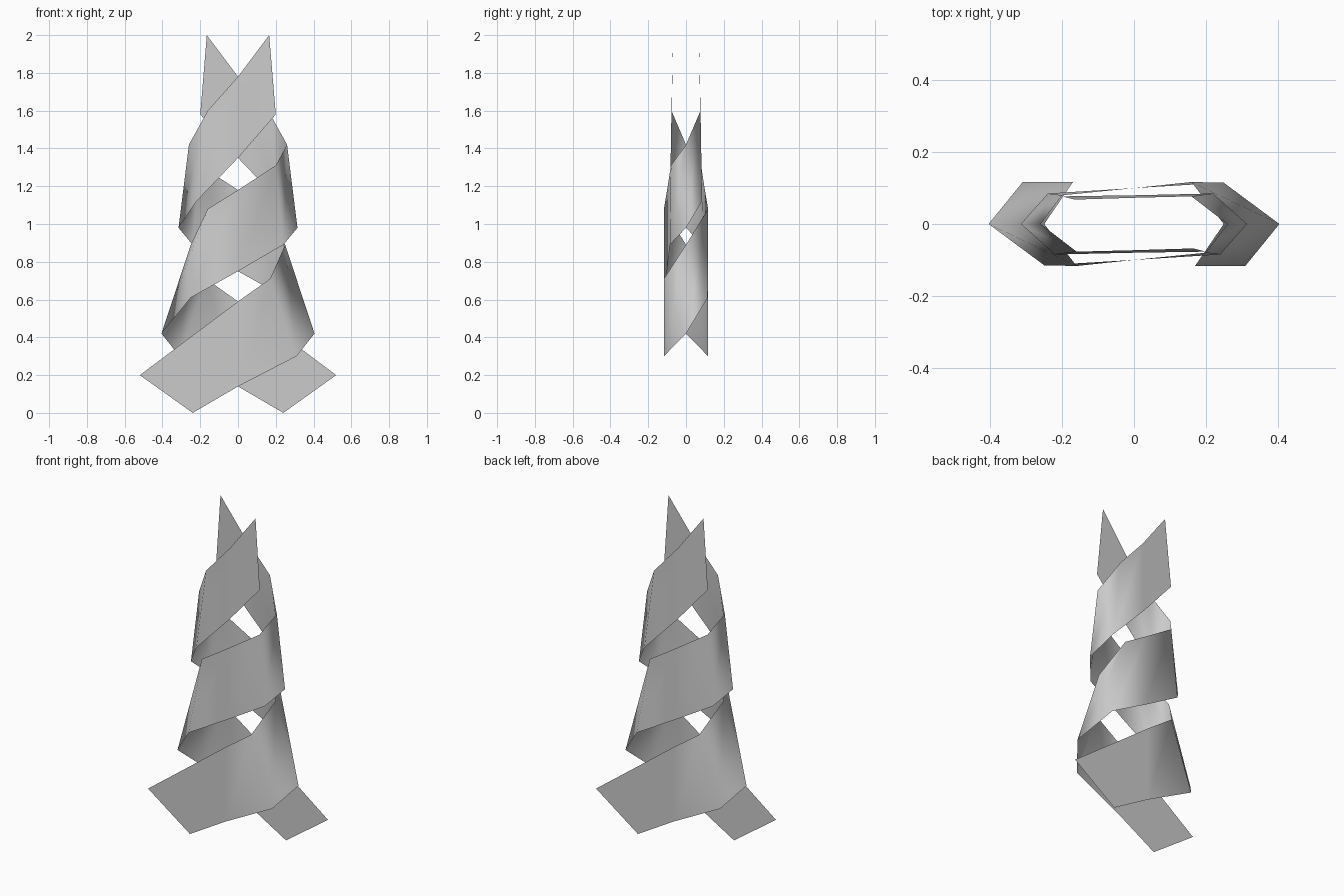
import bpy
import bmesh
from math import pi
from mathutils import Matrix, Vector

default_cube = bpy.data.objects.get("Cube")
if default_cube:
    bpy.data.objects.remove(default_cube, do_unlink=True)

# Plain grey sheet colour
grey = bpy.data.materials.new("sheet grey")
colour = (0.6, 0.6, 0.6, 1)
grey.use_nodes = True
grey.diffuse_color = colour
grey.node_tree.nodes["Principled BSDF"].inputs["Base Color"].default_value = colour

# Lower and upper rims of one ribbon, climbing around a flat six-sided tower
lower_rim = [
    (-.24, -.117, 0), (0, -.117, .14), (.31, -.117, .3),
    (.405, 0, .42), (.25, .115, .61),
    (0, .1, .75), (-.24, .085, .89),
    (-.315, 0, .98), (-.22, -.085, 1.12),
    (0, -.08, 1.35), (.2, -.077, 1.58),
]
upper_rim = [
    (-.52, -.117, .2), (0, -.117, .59), (.17, -.117, .71),
    (.25, 0, .89), (.16, .117, 1.08),
    (0, .1, 1.18), (-.2, .08, 1.31),
    (-.26, 0, 1.42), (-.16, -.077, 1.6),
    (0, -.073, 1.78), (.165, -.068, 2),
]


def make_ribbon(name, turn):
    """Bridge the two rims with a strip of quads, turned about the upright axis."""
    rotation = Matrix.Rotation(turn, 3, "Z")
    bm = bmesh.new()
    low = [bm.verts.new(rotation @ Vector(point)) for point in lower_rim]
    high = [bm.verts.new(rotation @ Vector(point)) for point in upper_rim]
    for a, b, c, d in zip(low, low[1:], high[1:], high):
        face = bm.faces.new((a, b, c, d))
        face.smooth = True
    mesh = bpy.data.meshes.new(name)
    bm.to_mesh(mesh)
    bm.free()
    mesh.materials.append(grey)
    ribbon = bpy.data.objects.new(name, mesh)
    bpy.context.collection.objects.link(ribbon)
    return ribbon


# Two identical ribbons wind around each other, half a turn apart
make_ribbon("front_ribbon", 0)
make_ribbon("back_ribbon", pi)
